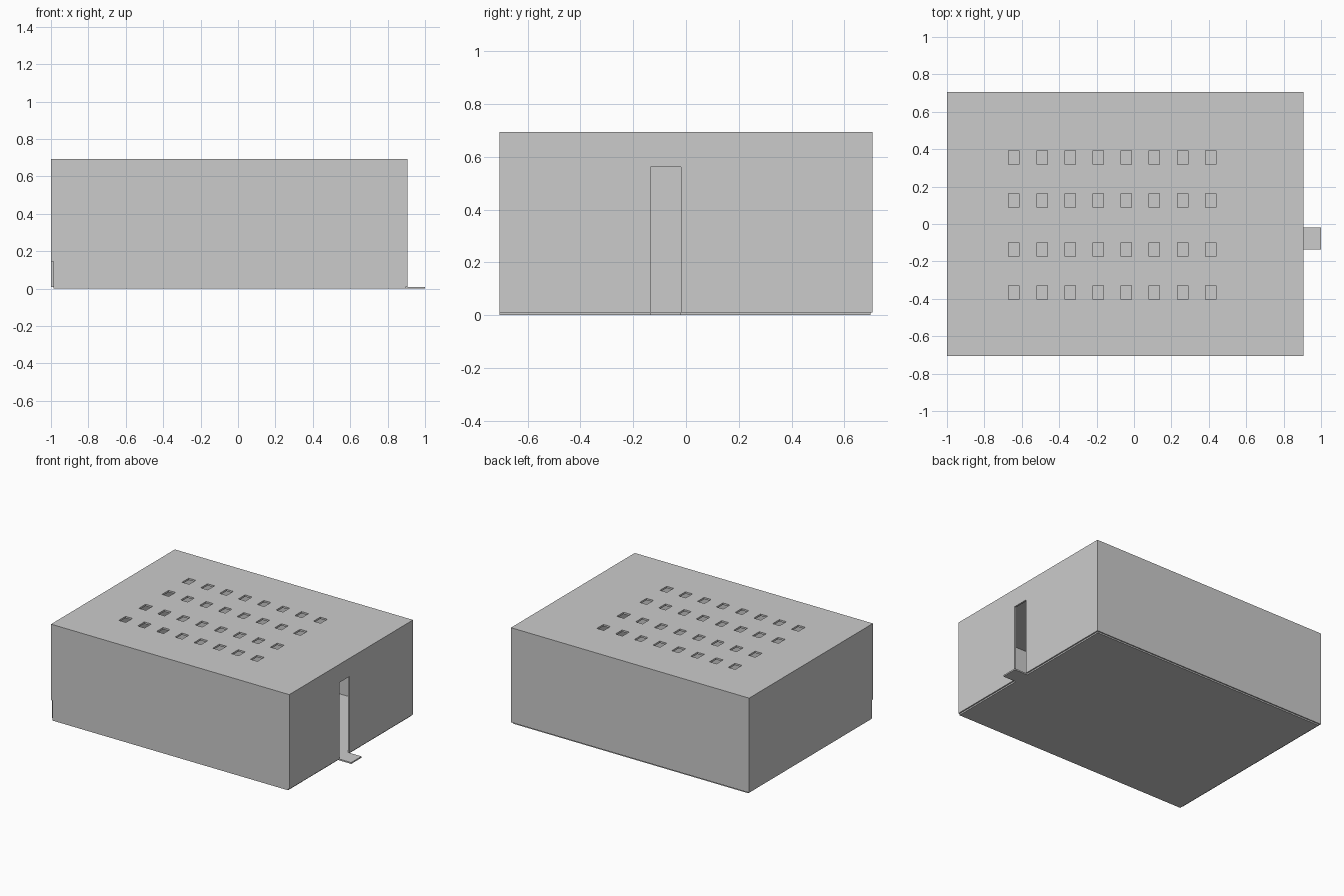
import bpy, bmesh
from mathutils import Vector

if "Cube" in bpy.data.objects:
    bpy.data.objects.remove(bpy.data.objects["Cube"])

def add_box(bm, lo, hi):
    lo, hi = Vector(lo), Vector(hi)
    verts = bmesh.ops.create_cube(bm, size=1)["verts"]
    for v in verts:
        v.co = Vector([(lo[i] + hi[i]) / 2 + v.co[i] * (hi[i] - lo[i]) for i in range(3)])

def boxes(name, spans):
    bm = bmesh.new()
    for lo, hi in spans:
        add_box(bm, lo, hi)
    mesh = bpy.data.meshes.new(name)
    bm.to_mesh(mesh)
    bm.free()
    obj = bpy.data.objects.new(name, mesh)
    bpy.context.collection.objects.link(obj)
    return obj

def cut(target, cutter):
    cutter.hide_render = True
    cutter.hide_set(True)
    mod = target.modifiers.new(cutter.name, "BOOLEAN")
    mod.operation = "DIFFERENCE"
    mod.solver = "EXACT"
    mod.object = cutter

X0, X1, Y, TOP = -1.0, 0.905, 0.707, 0.694
WALL, PLATE = 0.013, 0.01
SLOT_Y0, SLOT_Y1 = -0.135, -0.018

# Hollow cover, open underneath
cover = boxes("cover", [((X0, -Y, PLATE), (X1, Y, TOP))])
cut(cover, boxes("cavity_cutter", [((X0 + WALL, -Y + WALL, -0.1),
                                    (X1 - WALL, Y - WALL, TOP - WALL))]))

# Vent grid, tall side slot and small corner notch
openings = []
for cy in (0.356, 0.126, -0.137, -0.366):
    for i in range(8):
        cx = -0.642 + 0.1503 * i
        openings.append(((cx - 0.028, cy - 0.038, TOP - 0.05),
                         (cx + 0.028, cy + 0.038, TOP + 0.05)))
openings.append(((X1 - 0.05, SLOT_Y0, -0.05), (X1 + 0.05, SLOT_Y1, 0.562)))
openings.append(((X0 - 0.05, -Y - 0.05, -0.05), (X0 + WALL, -Y + WALL, 0.145)))
cut(cover, boxes("opening_cutter", openings))

# Base plate, slightly inset, and the tongue leaving through the slot
boxes("base_plate", [((X0 + WALL, -Y, 0), (X1 - 0.01, Y - 0.008, PLATE))])
boxes("tongue", [((X1 - 0.01, SLOT_Y0, 0), (1.0, SLOT_Y1, PLATE))])
